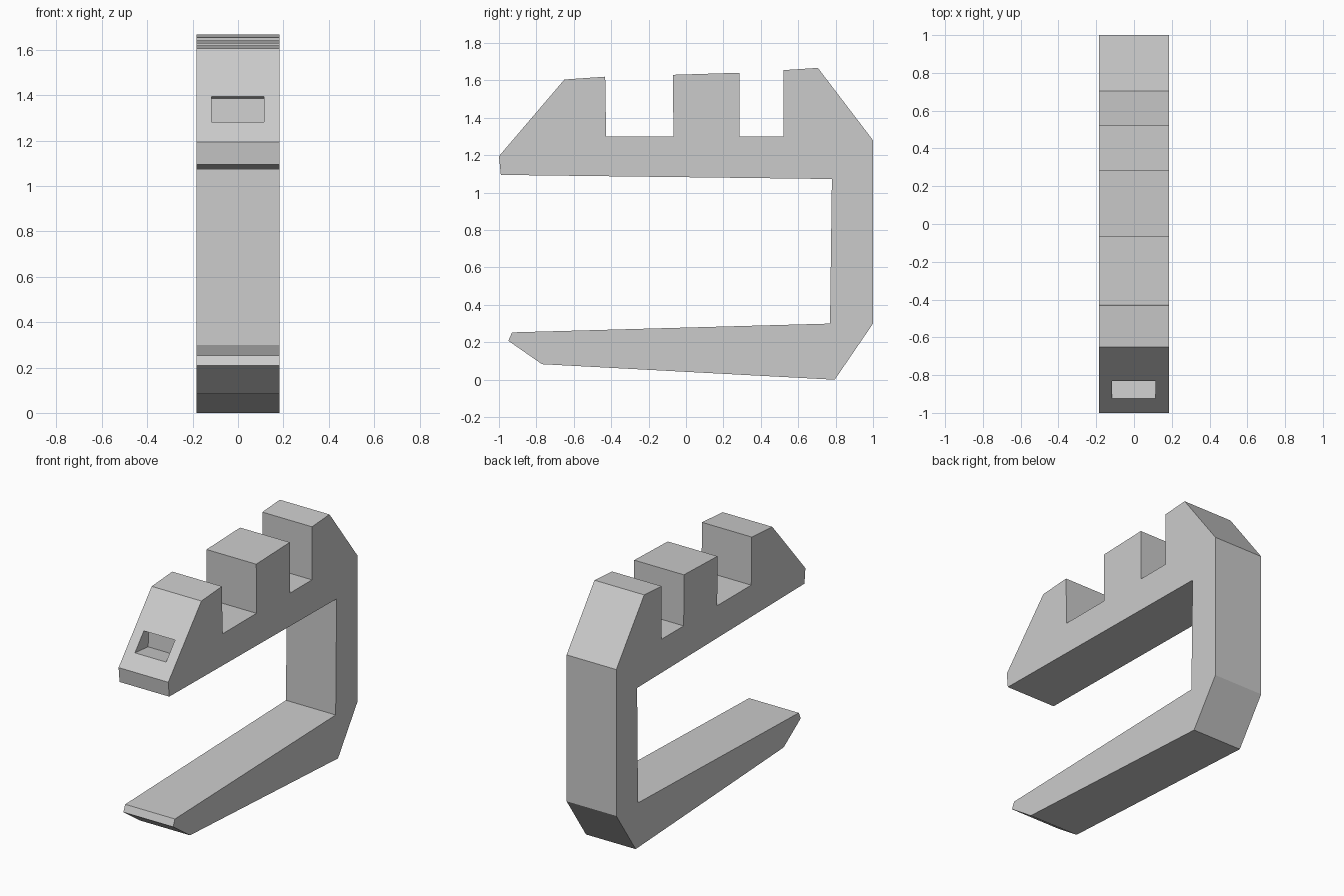
import bpy, bmesh

if "Cube" in bpy.data.objects:
    bpy.data.objects.remove(bpy.data.objects["Cube"])


def extrude_profile(name, points, x0, x1):
    """Extrude a closed (y, z) outline from x0 to x1."""
    bm = bmesh.new()
    face = bm.faces.new([bm.verts.new((x0, y, z)) for y, z in points])
    ext = bmesh.ops.extrude_face_region(bm, geom=[face])
    verts = [v for v in ext["geom"] if isinstance(v, bmesh.types.BMVert)]
    bmesh.ops.translate(bm, verts=verts, vec=(x1 - x0, 0, 0))
    bmesh.ops.recalc_face_normals(bm, faces=bm.faces)
    mesh = bpy.data.meshes.new(name)
    bm.to_mesh(mesh)
    bm.free()
    obj = bpy.data.objects.new(name, mesh)
    bpy.context.collection.objects.link(obj)
    return obj


# Notched upper arm, from the front tip to the back chamfer
upper_arm = [(-0.99, 1.095), (-1.0, 1.195), (-0.65, 1.605), (-0.432, 1.62),
             (-0.427, 1.30), (-0.067, 1.30), (-0.07, 1.63), (0.285, 1.641),
             (0.287, 1.30), (0.52, 1.30), (0.52, 1.655), (0.705, 1.667)]
# Back post and tapered lower arm, then back along the inside of the opening
lower_arm = [(1.0, 1.28), (1.0, 0.30), (0.795, 0.0), (-0.77, 0.083),
             (-0.95, 0.208), (-0.93, 0.253), (0.77, 0.30), (0.78, 1.073)]
clamp = extrude_profile("clamp_body", upper_arm + lower_arm, -0.184, 0.184)

# Rectangular pocket in the front slope
pocket = extrude_profile("pocket_cutter",
                         [(-1.0, 1.29), (-0.785, 1.27), (-0.777, 1.385), (-1.0, 1.423)],
                         -0.116, 0.115)
pocket.hide_render = True
pocket.hide_viewport = True
cut = clamp.modifiers.new("pocket", 'BOOLEAN')
cut.operation = 'DIFFERENCE'
cut.solver = 'EXACT'
cut.object = pocket
